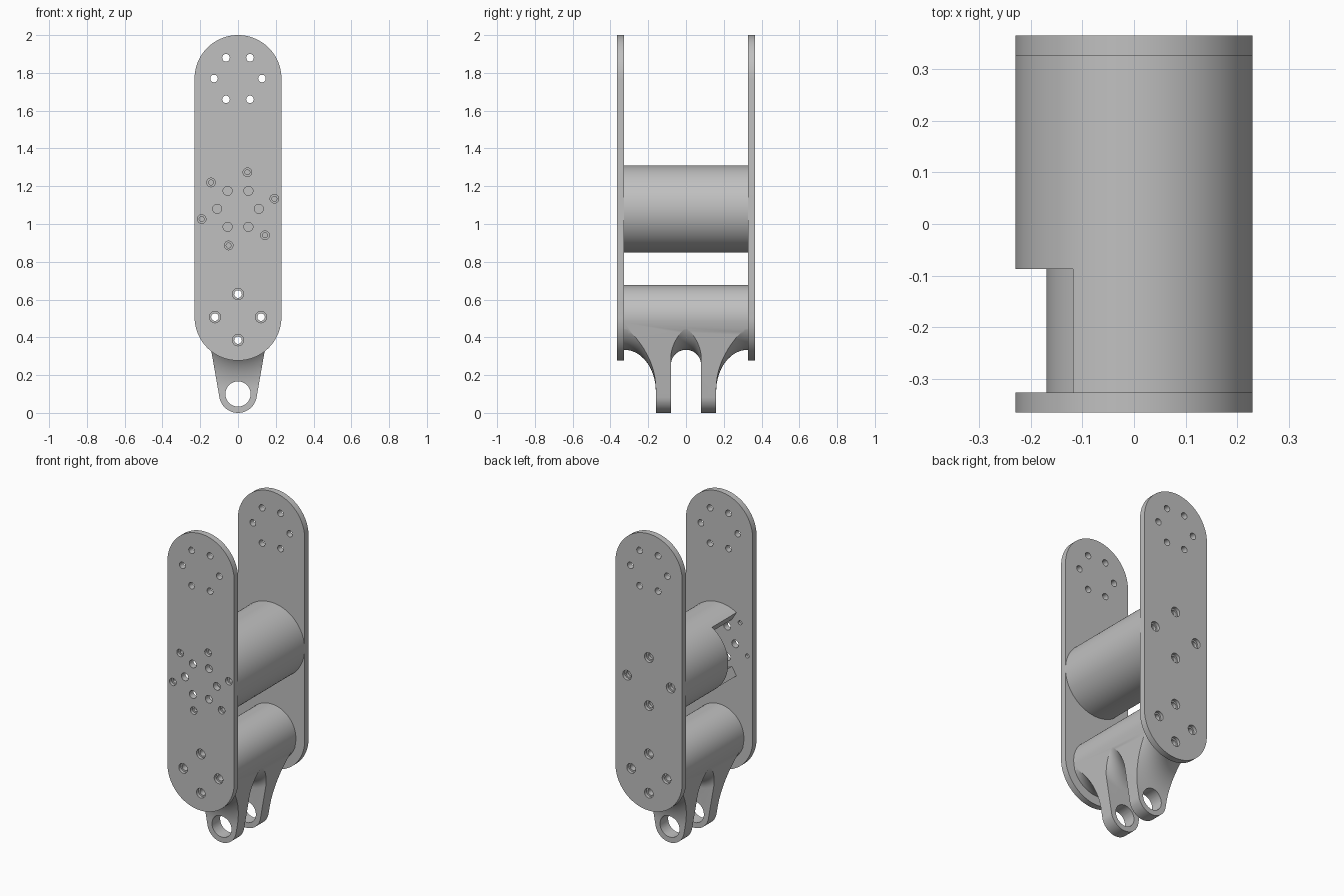
import bpy, bmesh, math

if "Cube" in bpy.data.objects:
    bpy.data.objects.remove(bpy.data.objects["Cube"])

grey = bpy.data.materials.new("light grey metal")
grey.diffuse_color = (0.53, 0.53, 0.53, 1)
grey.use_nodes = True
grey.node_tree.nodes["Principled BSDF"].inputs["Base Color"].default_value = grey.diffuse_color

Y_IN, Y_OUT = 0.327, 0.366      # plate inner and outer faces
R_PLATE, R_LINK = 0.23, 0.17
Z_LOW, Z_MID, Z_TOP = 0.507, 1.08, 1.77


def arc(cx, cz, r, a0, a1, n):
    """Points in the xz plane from angle a0 to a1 in degrees."""
    return [(cx + r * math.cos(math.radians(a0 + (a1 - a0) * i / n)),
             cz + r * math.sin(math.radians(a0 + (a1 - a0) * i / n))) for i in range(n + 1)]


def circle(cx, cz, r, n=24):
    return arc(cx, cz, r, 0, 360, n)[:-1]


def ring(cz, r, start, count):
    return [(r * math.cos(math.radians(start + i * 360 / count)),
             cz + r * math.sin(math.radians(start + i * 360 / count))) for i in range(count)]


def make(name, bm):
    bmesh.ops.recalc_face_normals(bm, faces=bm.faces[:])
    me = bpy.data.meshes.new(name)
    bm.to_mesh(me)
    bm.free()
    me.materials.append(grey)
    ob = bpy.data.objects.new(name, me)
    bpy.context.collection.objects.link(ob)
    return ob


def prisms(name, outlines, y0, y1):
    """Extrude one or more xz outlines from y0 to y1."""
    bm = bmesh.new()
    for pts in outlines:
        a = [bm.verts.new((x, y0, z)) for x, z in pts]
        b = [bm.verts.new((x, y1, z)) for x, z in pts]
        bm.faces.new(a)
        bm.faces.new(b[::-1])
        for i in range(len(pts)):
            j = (i + 1) % len(pts)
            bm.faces.new((a[i], b[i], b[j], a[j]))
    return make(name, bm)


def revolve(name, profile, cz, n=96):
    """Turn a (y, radius) profile around the y axis at height cz."""
    bm = bmesh.new()
    rings = [[bm.verts.new((x, y, z)) for x, z in circle(0, cz, r, n)] for y, r in profile]
    for a, b in zip(rings, rings[1:]):
        for i in range(n):
            j = (i + 1) % n
            bm.faces.new((a[i], b[i], b[j], a[j]))
    bm.faces.new(rings[0])
    bm.faces.new(rings[-1])
    return make(name, bm)


def boolean(ob, tool, op='DIFFERENCE'):
    mod = ob.modifiers.new("cut", 'BOOLEAN')
    mod.operation, mod.object, mod.solver = op, tool, 'EXACT'
    bpy.context.view_layer.update()
    me = bpy.data.meshes.new_from_object(ob.evaluated_get(bpy.context.evaluated_depsgraph_get()))
    ob.modifiers.clear()
    ob.data = me
    bpy.data.objects.remove(tool)


def drill(ob, centres, r, y0, y1):
    boolean(ob, prisms("drill", [circle(x, z, r) for x, z in centres], y0, y1))


link_bolts = ring(Z_LOW, 0.122, 0, 4)
top_holes = ring(Z_TOP, 0.127, 0, 6)
motor_bolts = ring(Z_MID, 0.2, 75.6, 6)
motor_ports = ring(Z_MID, 0.11, 0, 6)
back_bolts = ring(Z_MID, 0.15, 0, 4)
stadium = arc(0, Z_TOP, R_PLATE, 0, 180, 48) + arc(0, Z_LOW, R_PLATE, 180, 360, 48)
parts = []

# side plates with through holes and counterbores on the outer face
for name, s in (("front_plate", -1), ("back_plate", 1)):
    plate = prisms(name, [stadium], s * Y_IN, s * Y_OUT)
    lo, hi = sorted((s * (Y_IN - 0.05), s * (Y_OUT + 0.05)))
    mid, out = s * (Y_OUT - 0.02), s * (Y_OUT + 0.05)
    drill(plate, top_holes + link_bolts, 0.02, lo, hi)
    drill(plate, link_bolts, 0.03, mid, out)
    if s < 0:
        drill(plate, motor_ports, 0.024, lo, hi)
        drill(plate, motor_bolts, 0.013, lo, hi)
        drill(plate, motor_bolts, 0.023, mid, out)
    else:
        drill(plate, back_bolts, 0.02, lo, hi)
        drill(plate, back_bolts, 0.03, mid, out)
    parts.append(plate)

# motor housing: solid rear drum and an open-sided front wall
parts.append(prisms("motor_drum", [circle(0, Z_MID, R_PLATE, 96)], -0.087, Y_IN))
wall = arc(0, Z_MID, R_PLATE, -121, 121, 64) + arc(0, Z_MID, 0.17, 121, -121, 64)
parts.append(prisms("motor_wall", [wall], -Y_IN, -0.087))

# lower link: tapered body trimmed by a turned profile into two filleted lugs
EYE_Z, EYE_R = 0.1, 0.1
a = math.degrees(math.asin((R_LINK - EYE_R) / (Z_LOW - EYE_Z)))
taper = arc(0, Z_LOW, R_LINK, -a, 180 + a, 64) + arc(0, EYE_Z, EYE_R, 180 + a, 360 - a, 40)
link = prisms("lower_link", [taper], -Y_IN, Y_IN)
half = []
for i in range(13):                      # inner arch between the lugs
    t = math.pi / 2 * i / 12
    half.append((0.08 * math.sin(t), R_LINK + 0.003 + 0.08 * (1 - math.cos(t))))
half += [(0.08, 0.6), (0.16, 0.6)]
for i in range(17):                      # outer flare up to the plate
    t = math.pi / 2 * i / 16
    half.append((0.327 - 0.167 * math.cos(t), R_LINK + 0.003 + 0.22 * (1 - math.sin(t))))
half.append((0.35, R_LINK + 0.003))
profile = [(-y, r) for y, r in half[:0:-1]] + half
boolean(link, revolve("trim", profile, Z_LOW), 'INTERSECT')
drill(link, link_bolts, 0.02, -0.5, 0.5)
boolean(link, prisms("pin", [circle(0, EYE_Z, 0.067, 48)], -0.5, 0.5))
parts.append(link)

# smooth shading with crisp edges
bpy.ops.object.select_all(action='DESELECT')
for ob in parts:
    ob.select_set(True)
bpy.context.view_layer.objects.active = parts[0]
bpy.ops.object.shade_smooth_by_angle(angle=math.radians(25))
